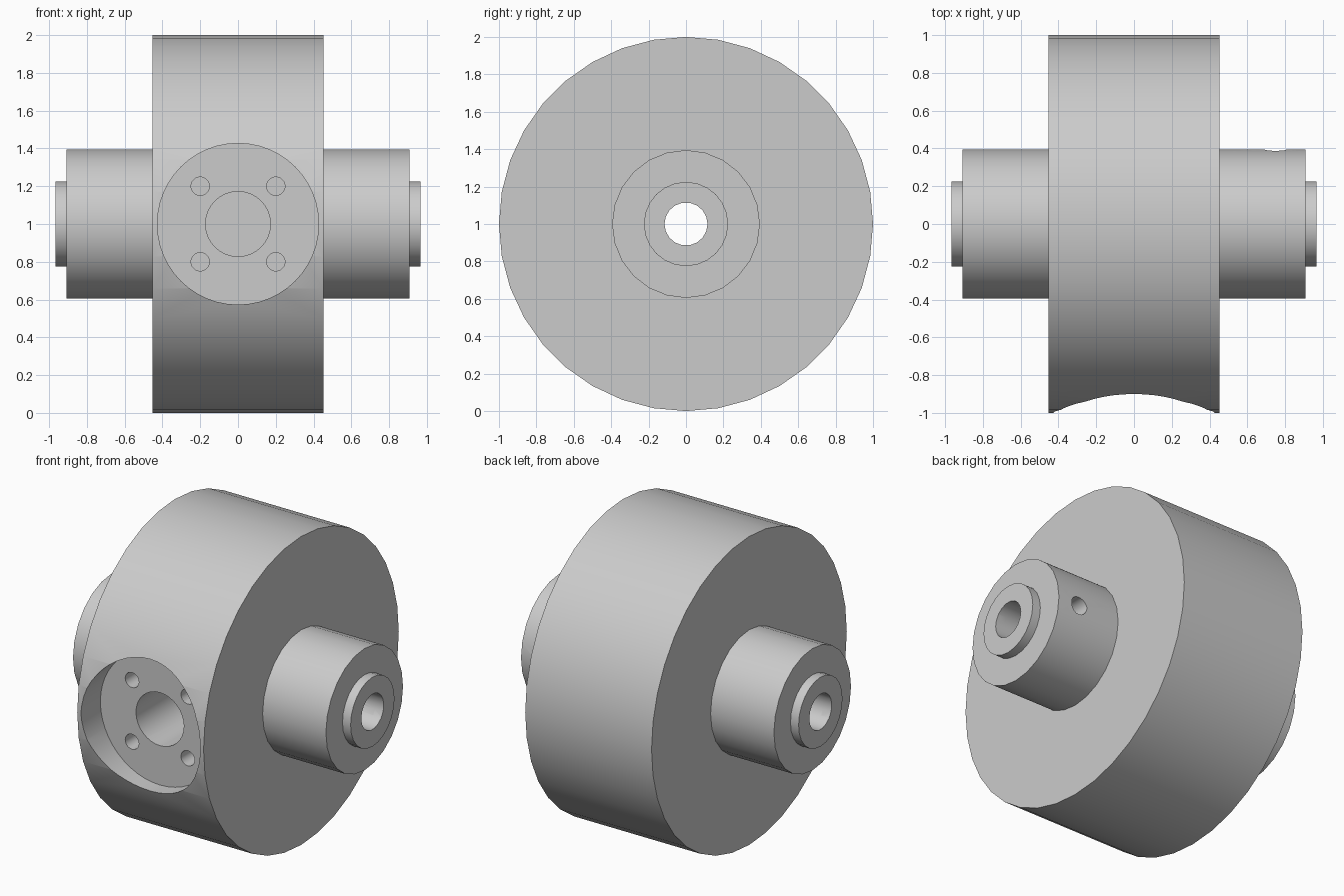
import bpy
import math

cube = bpy.data.objects.get("Cube")
if cube:
    bpy.data.objects.remove(cube, do_unlink=True)

steel = bpy.data.materials.new("grey_metal")
steel.use_nodes = True
grey = (0.6, 0.6, 0.6, 1.0)
steel.diffuse_color = grey
steel.node_tree.nodes["Principled BSDF"].inputs["Base Color"].default_value = grey

AXIS_Z = 1.0
TURN = {"X": (0, math.pi / 2, 0), "Y": (math.pi / 2, 0, 0)}


def cylinder(name, axis, start, end, radius, sides, offset=(0, 0), tip=None):
    """Cylinder along X or Y; offset is (other horizontal axis, height)."""
    mid = (start + end) / 2
    across, up = offset
    place = (mid, across, AXIS_Z + up) if axis == "X" else (across, mid, AXIS_Z + up)
    bpy.ops.mesh.primitive_cone_add(
        vertices=sides, radius1=radius, radius2=radius if tip is None else tip,
        depth=abs(end - start), location=place, rotation=TURN[axis])
    obj = bpy.context.object
    obj.name = obj.data.name = name
    obj.data.materials.append(steel)
    return obj


def boolean(obj, other, operation="DIFFERENCE"):
    bpy.context.view_layer.objects.active = obj
    mod = obj.modifiers.new("boolean", "BOOLEAN")
    mod.operation = operation
    mod.solver = "EXACT"
    mod.object = other
    bpy.ops.object.modifier_apply(modifier=mod.name)
    bpy.data.objects.remove(other, do_unlink=True)


def bore(obj):
    boolean(obj, cylinder("bore_cutter", "X", -1.1, 1.1, 0.115, 18))


# Main drum
body = cylinder("drum_body", "X", -0.453, 0.453, 1.0, 36)
bore(body)

# Round recess in the front, with a central socket and four bolt holes
boolean(body, cylinder("recess_cutter", "Y", -1.2, -0.8, 0.427, 48))
boolean(body, cylinder("socket_cutter", "Y", -0.9, -0.3, 0.172, 32))
for x in (-0.2, 0.2):
    for z in (-0.2, 0.2):
        boolean(body, cylinder("bolt_cutter", "Y", -0.9, -0.55, 0.049, 20, (x, z)))
parts = [body]

# Hub and raised collar on each side
for side, s in (("left", 1), ("right", -1)):
    hub = cylinder(side + "_hub", "X", s * 0.453, s * 0.907, 0.395, 24)
    bore(hub)
    if s > 0:
        # Set screw hole through the back of this hub
        boolean(hub, cylinder("screw_cutter", "Y", 0.05, 0.6, 0.058, 18, (0.75, 0)))
    collar = cylinder(side + "_collar", "X", s * 0.907, s * 0.965, 0.225, 24)
    bore(collar)
    parts += [hub, collar]

# Smooth the round walls and keep the rims crisp
bpy.ops.object.select_all(action="DESELECT")
for part in parts:
    part.select_set(True)
bpy.context.view_layer.objects.active = body
bpy.ops.object.shade_smooth_by_angle(angle=math.radians(30))
